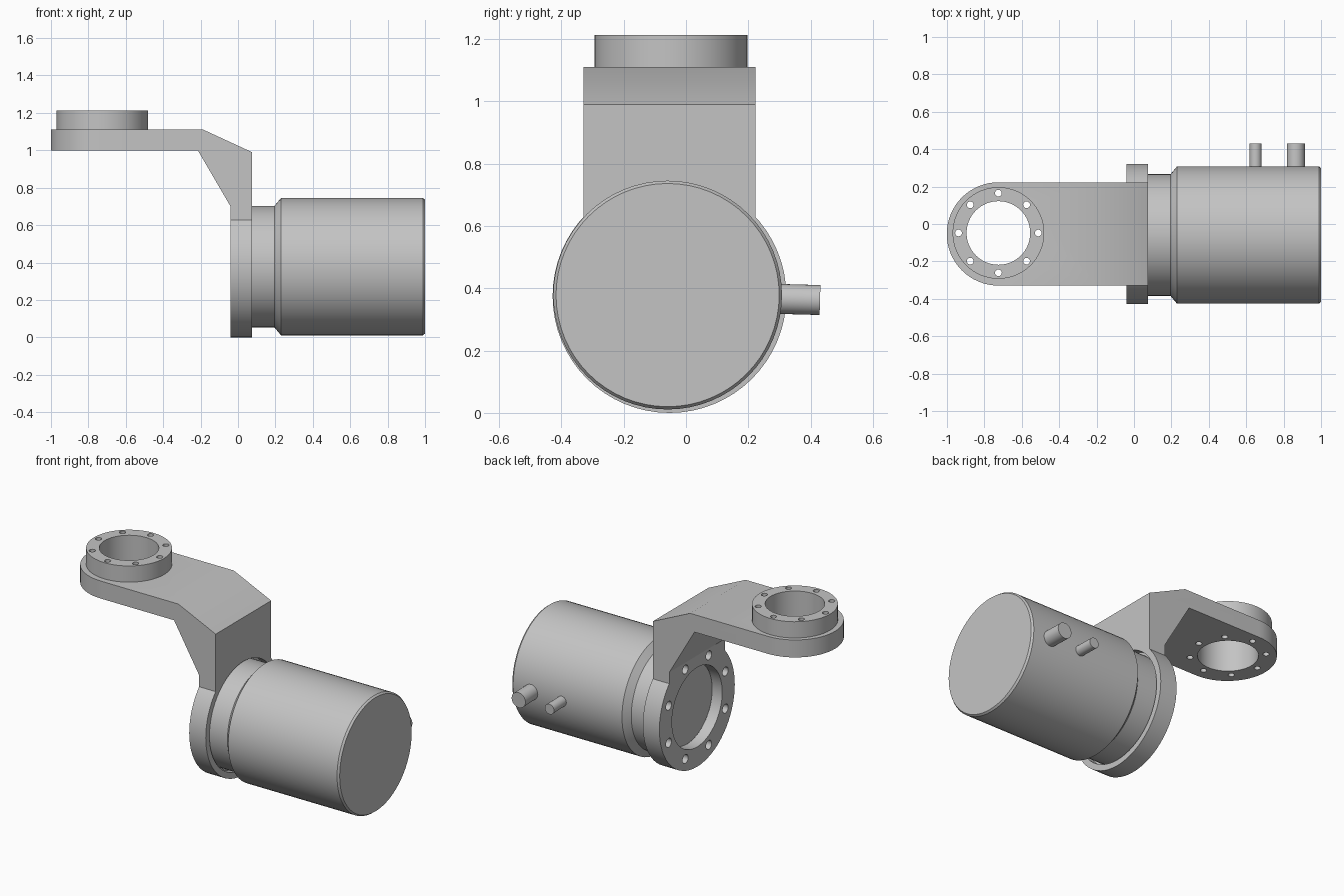
import bpy, bmesh, math
from mathutils import Matrix, Vector

if "Cube" in bpy.data.objects:
    bpy.data.objects.remove(bpy.data.objects["Cube"], do_unlink=True)

grey = bpy.data.materials.new("machined grey")
grey.use_nodes = True
GREY = (0.55, 0.55, 0.55, 1)
grey.diffuse_color = GREY
grey.node_tree.nodes["Principled BSDF"].inputs["Base Color"].default_value = GREY

CY = -0.053                                # shared centre plane
FLANGE = Vector((0, CY, 0.375))            # flange and motor axis
EYE = Vector((-0.725, CY + 0.005, 0))      # upper ring axis
TO_X = Matrix.Rotation(math.pi / 2, 4, 'Y')


def make(name, bm):
    bmesh.ops.recalc_face_normals(bm, faces=bm.faces)
    mesh = bpy.data.meshes.new(name)
    bm.to_mesh(mesh)
    bm.free()
    mesh.materials.append(grey)
    obj = bpy.data.objects.new(name, mesh)
    bpy.context.collection.objects.link(obj)
    return obj


def prism(name, points, offset):
    """Extrude a closed outline of 3D points along offset."""
    bm = bmesh.new()
    face = bm.faces.new([bm.verts.new(p) for p in points])
    ext = bmesh.ops.extrude_face_region(bm, geom=[face])
    bmesh.ops.translate(bm, vec=offset,
                        verts=[v for v in ext["geom"] if isinstance(v, bmesh.types.BMVert)])
    return make(name, bm)


def rod(name, start, end, radius, sides=64):
    """Cylinder between two points."""
    start, end = Vector(start), Vector(end)
    axis = end - start
    turn = axis.to_track_quat('Z', 'Y').to_matrix().to_4x4()
    bm = bmesh.new()
    bmesh.ops.create_cone(bm, cap_ends=True, segments=sides, radius1=radius, radius2=radius,
                          depth=axis.length,
                          matrix=Matrix.Translation((start + end) / 2) @ turn)
    return make(name, bm)


def activate(obj):
    bpy.ops.object.select_all(action='DESELECT')
    obj.select_set(True)
    bpy.context.view_layer.objects.active = obj


def combine(obj, other, operation):
    mod = obj.modifiers.new("bool", 'BOOLEAN')
    mod.operation, mod.object, mod.solver = operation, other, 'EXACT'
    activate(obj)
    bpy.ops.object.modifier_apply(modifier=mod.name)
    bpy.data.objects.remove(other, do_unlink=True)


def smooth(obj):
    activate(obj)
    bpy.ops.object.shade_smooth_by_angle(angle=math.radians(30))


def ring_points(count, radius, phase=0):
    for i in range(count):
        a = phase + i * math.tau / count
        yield radius * math.cos(a), radius * math.sin(a)


def drill_eye(obj):
    """Bore and eight bolt holes on the vertical ring axis."""
    combine(obj, rod("cutter", EYE + Vector((0, 0, 0.9)), EYE + Vector((0, 0, 1.3)), 0.17), 'DIFFERENCE')
    for dx, dy in ring_points(8, 0.213):
        p = EYE + Vector((dx, dy, 0))
        combine(obj, rod("cutter", p + Vector((0, 0, 0.9)), p + Vector((0, 0, 1.3)), 0.018, 20), 'DIFFERENCE')


# Cranked arm: side profile trimmed by a round-ended plan outline
side = [(-1.1, 1.0), (-0.215, 1.0), (-0.04, 0.7), (-0.04, 0.375),
        (0.075, 0.375), (0.075, 0.99), (-0.185, 1.11), (-1.1, 1.11)]
bracket = prism("bracket", [(x, CY - 0.5, z) for x, z in side], (0, 1, 0))
half = 0.276
arc = [math.pi / 2 + math.pi * i / 32 for i in range(33)]
plan = [(EYE.x + half * math.cos(a), CY + half * math.sin(a), 0) for a in arc]
plan += [(0.4, CY - half, 0), (0.4, CY + half, 0)]
combine(bracket, prism("trim", plan, (0, 0, 2)), 'INTERSECT')

# Round mounting flange with stepped bore and bolt circle
combine(bracket, rod("flange", FLANGE + Vector((-0.04, 0, 0)),
                     FLANGE + Vector((0.075, 0, 0)), 0.375), 'UNION')
combine(bracket, rod("bore", FLANGE - Vector((0.2, 0, 0)),
                     FLANGE + Vector((0.2, 0, 0)), 0.25), 'DIFFERENCE')
combine(bracket, rod("seat", FLANGE + Vector((0.03, 0, 0)),
                     FLANGE + Vector((0.2, 0, 0)), 0.338), 'DIFFERENCE')
for dy, dz in ring_points(8, 0.305, math.pi / 8):
    p = FLANGE + Vector((0, dy, dz))
    combine(bracket, rod("bolt_hole", p - Vector((0.2, 0, 0)),
                         p + Vector((0.2, 0, 0)), 0.028, 20), 'DIFFERENCE')
drill_eye(bracket)
smooth(bracket)

# Raised ring on the arm
ring = rod("bearing_ring", EYE + Vector((0, 0, 1.105)), EYE + Vector((0, 0, 1.212)), 0.245)
drill_eye(ring)
smooth(ring)

# Motor housing: lathed profile of (x, radius)
outline = [(0.035, 0), (0.035, 0.325), (0.195, 0.325), (0.23, 0.367),
           (0.988, 0.367), (1.0, 0.358), (1.0, 0)]
bm = bmesh.new()
verts = [bm.verts.new((x, 0, r)) for x, r in outline]
edges = [bm.edges.new(pair) for pair in zip(verts, verts[1:])]
bmesh.ops.spin(bm, geom=verts + edges, cent=(0, 0, 0), axis=(1, 0, 0),
               angle=math.tau, steps=64, use_duplicate=False)
bmesh.ops.remove_doubles(bm, verts=bm.verts, dist=0.0005)
motor = make("motor_housing", bm)
motor.location = FLANGE + Vector((0, -0.006, 0.003))
smooth(motor)

# Cable glands on the back of the motor, tipped slightly down
for name, x, radius in (("small_gland", 0.65, 0.032), ("large_gland", 0.865, 0.048)):
    gland = rod(name, (x, 0.25, 0.367), (x, 0.43, 0.362), radius, 32)
    smooth(gland)
